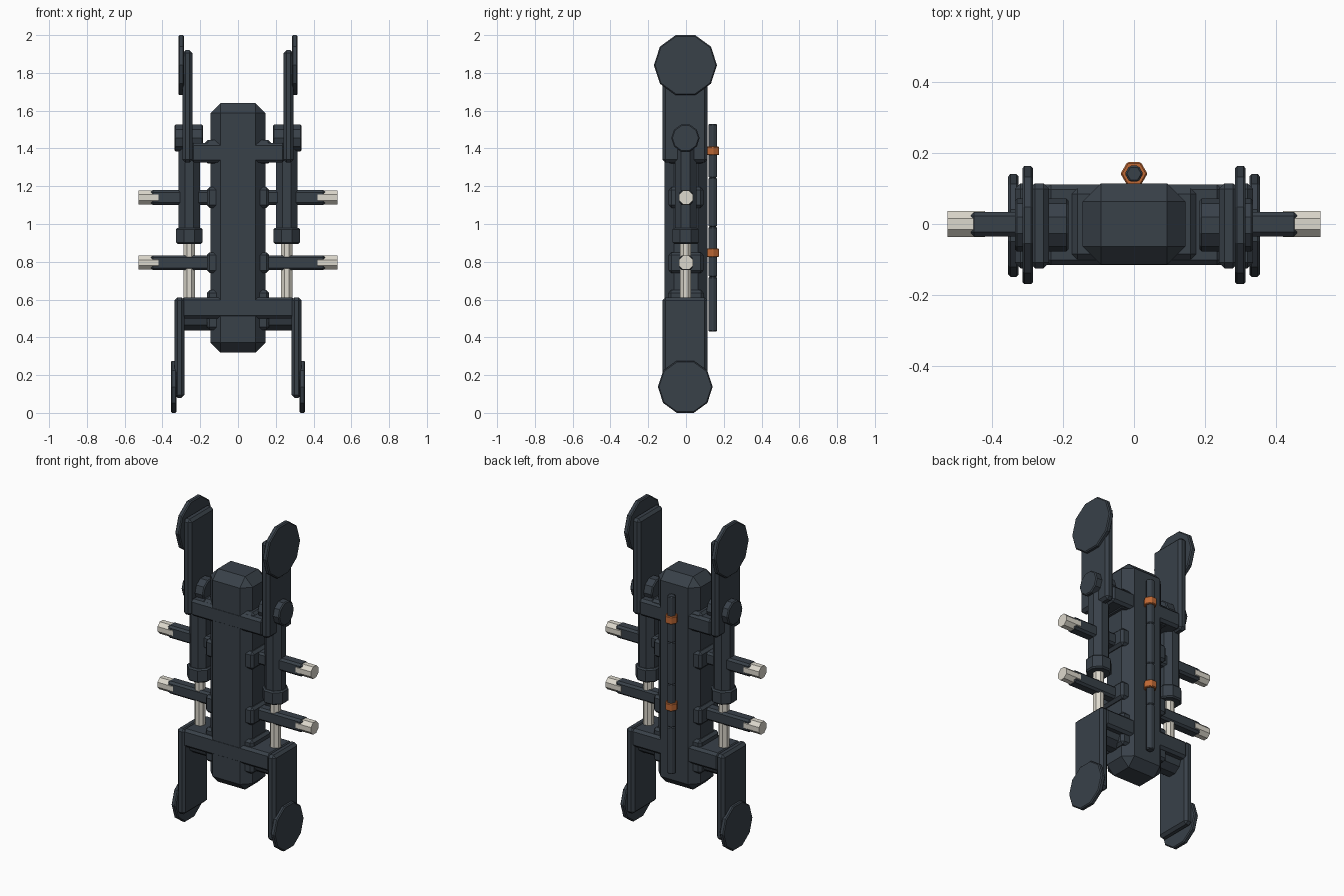
import bpy
import bmesh
from math import cos, sin, pi, radians

cube = bpy.data.objects.get("Cube")
if cube:
    bpy.data.objects.remove(cube, do_unlink=True)


def material(name, rgb):
    mat = bpy.data.materials.new(name)
    mat.use_nodes = True
    mat.diffuse_color = (*rgb, 1)
    mat.node_tree.nodes["Principled BSDF"].inputs["Base Color"].default_value = (*rgb, 1)
    return mat


DARK = material("slate grey", (0.04, 0.052, 0.066))
PALE = material("pale metal", (0.72, 0.69, 0.61))
COPPER = material("copper orange", (0.52, 0.14, 0.035))


def finish(name, bm, mat, bevel):
    bmesh.ops.recalc_face_normals(bm, faces=bm.faces)
    mesh = bpy.data.meshes.new(name)
    bm.to_mesh(mesh)
    bm.free()
    mesh.materials.append(mat)
    obj = bpy.data.objects.new(name, mesh)
    bpy.context.collection.objects.link(obj)
    if bevel:
        mod = obj.modifiers.new("Chamfer", "BEVEL")
        mod.width = bevel
        mod.segments = 1
        mod.limit_method = "ANGLE"
        mod.angle_limit = radians(50)
    return obj


def box(name, xs, ys, zs, bevel=0.015, mat=DARK):
    """Chamfered box between pairs of limits."""
    bm = bmesh.new()
    bmesh.ops.create_cube(bm, size=1)
    for v in bm.verts:
        v.co = [lim[0] if c < 0 else lim[1] for c, lim in zip(v.co, (xs, ys, zs))]
    return finish(name, bm, mat, bevel)


def prism(name, axis, span, centre, radius, sides, bevel=0, mat=DARK, turn=0):
    """Regular prism along x or z; centre is (y, z) or (x, y)."""
    bm = bmesh.new()
    ring = []
    for i in range(sides):
        a = 2 * pi * i / sides + turn
        p, q = centre[0] + radius * cos(a), centre[1] + radius * sin(a)
        ring.append(bm.verts.new((span[0], p, q) if axis == "x" else (p, q, span[0])))
    face = bm.faces.new(ring)
    ext = bmesh.ops.extrude_face_region(bm, geom=[face])["geom"]
    new = [g for g in ext if isinstance(g, bmesh.types.BMVert)]
    step = span[1] - span[0]
    bmesh.ops.translate(bm, verts=new, vec=(step, 0, 0) if axis == "x" else (0, 0, step))
    return finish(name, bm, mat, bevel)


# Central body with its collars and cross beams
box("body", (-0.145, 0.145), (-0.115, 0.115), (0.32, 1.64), 0.052)
box("upper_collar", (-0.175, 0.175), (-0.1, 0.1), (1.32, 1.445))
box("lower_collar", (-0.165, 0.165), (-0.095, 0.095), (0.44, 0.65))
box("upper_beam", (-0.25, 0.25), (-0.116, 0.112), (1.325, 1.43))
box("lower_beam", (-0.3, 0.3), (-0.116, 0.112), (0.5, 0.612))

ARM_HEIGHTS = {"upper": 1.14, "lower": 0.795}
for level, z in ARM_HEIGHTS.items():
    box(level + "_arm_collar", (-0.165, 0.165), (-0.092, 0.092), (z - 0.055, z + 0.055))

OCT = pi / 8
for side, s in (("left", 1), ("right", -1)):

    def span(a, b):
        return (a, b) if s > 0 else (-b, -a)

    # Side plates with their round pads
    box(side + "_upper_plate", span(0.24, 0.295), (-0.125, 0.115), (1.325, 1.92), 0.016)
    prism(side + "_upper_pad", "x", span(0.285, 0.315), (-0.003, 1.841), 0.167, 10, 0.006)
    box(side + "_lower_plate", span(0.282, 0.336), (-0.125, 0.115), (0.08, 0.612), 0.016)
    prism(side + "_lower_pad", "x", span(0.326, 0.355), (-0.004, 0.138), 0.145, 10, 0.006)

    # Hinge pins
    prism(side + "_upper_pin", "x", span(0.185, 0.336), (-0.003, 1.455), 0.075, 10, 0.006)
    prism(side + "_lower_pin", "x", span(0.12, 0.3), (-0.003, 0.51), 0.078, 10, 0.006)

    # Piston
    c = (s * 0.258, -0.002)
    prism(side + "_piston_cylinder", "z", (0.95, 1.42), c, 0.062, 8, 0.008, turn=OCT)
    prism(side + "_piston_collar", "z", (0.895, 0.98), c, 0.075, 8, 0.008, turn=OCT)
    prism(side + "_piston_rod", "z", (0.58, 0.93), c, 0.032, 8, mat=PALE, turn=OCT)

    # Side arms with pale tips
    for level, z in ARM_HEIGHTS.items():
        tag = side + "_" + level
        box(tag + "_arm", span(0.13, 0.463), (-0.035, 0.034), (z - 0.039, z + 0.039), 0.012)
        prism(tag + "_arm_tip", "x", span(0.42, 0.526), (0, z), 0.04, 8, mat=PALE, turn=OCT)

# Segmented rod on the back, held by two rings
ROD = (0, 0.142)
joints = (0.43, 0.72, 0.985, 1.245, 1.53)
for i, (low, high) in enumerate(zip(joints, joints[1:])):
    prism(f"back_rod_segment_{i + 1}", "z", (low, high), ROD, 0.026, 6, 0.005)
for label, z in (("upper", 1.387), ("lower", 0.848)):
    prism(label + "_rod_ring", "z", (z - 0.023, z + 0.023), ROD, 0.038, 6, 0.004, COPPER)
